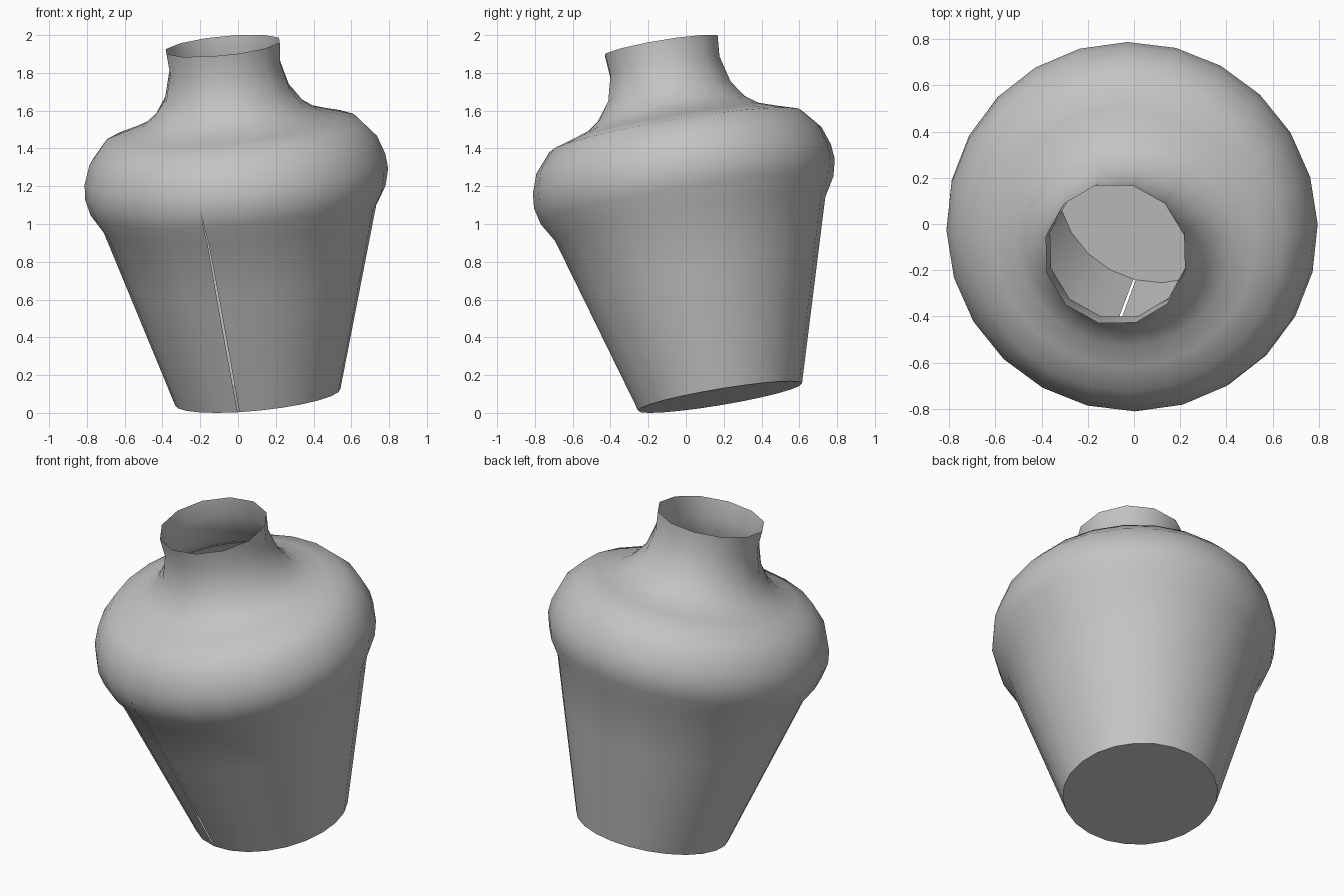
import bpy
import bmesh
from math import cos, sin, pi, radians
from mathutils import Matrix, Vector

cube = bpy.data.objects.get("Cube")
if cube:
    bpy.data.objects.remove(cube, do_unlink=True)

# Plain grey clay
clay = bpy.data.materials.new("grey clay")
clay.use_nodes = True
grey = (0.55, 0.55, 0.55, 1)
clay.diffuse_color = grey
clay.node_tree.nodes["Principled BSDF"].inputs["Base Color"].default_value = grey

SIDES = 24
SEAM = radians(-104)

# Radius, height along the axis, width of the open seam
profile = [
    (0.44, 0, 0.010), (0.535, 0.32, 0.012), (0.63, 0.64, 0.012),
    (0.725, 0.96, 0.006), (0.785, 1.06, 0.003), (0.807, 1.15, 0),
    (0.80, 1.23, 0), (0.765, 1.33, 0), (0.68, 1.43, 0), (0.57, 1.465, 0),
    (0.47, 1.50, 0), (0.40, 1.55, 0), (0.34, 1.64, 0),
    (0.303, 1.78, 0), (0.312, 1.894, 0),
]


def add_ring(bm, radius, height, gap):
    """Ring that starts and ends at the seam; the neck has half the sides."""
    start = SEAM + gap / radius / 2
    step = (2 * pi - gap / radius) / SIDES
    verts = []
    for i in range(SIDES + 1):
        on_neck = height > 1.6 and i % 2
        r = radius * cos(step) if on_neck else radius
        a = start + step * i
        verts.append(bm.verts.new((r * cos(a), r * sin(a), height)))
    return verts


# Vase wall, open at the mouth
bm = bmesh.new()
rings = [add_ring(bm, *row) for row in profile]
for low, high in zip(rings, rings[1:]):
    for i in range(SIDES):
        bm.faces.new((low[i], low[i + 1], high[i + 1], high[i]))

# Flat base
bm.faces.new(list(reversed(rings[0])))
bmesh.ops.remove_doubles(bm, verts=bm.verts, dist=0.0005)

# Lean the whole vase on its tilted axis
axis = Vector((-0.1, -0.167, 1))
lean = Vector((0, 0, 1)).rotation_difference(axis).to_matrix().to_4x4()
bm.transform(Matrix.Translation((0.105, 0.18, 0.084)) @ lean)

mesh = bpy.data.meshes.new("leaning_vase")
bm.to_mesh(mesh)
bm.free()
mesh.materials.append(clay)
vase = bpy.data.objects.new("leaning_vase", mesh)
bpy.context.collection.objects.link(vase)

for obj in bpy.context.selected_objects:
    obj.select_set(False)
vase.select_set(True)
bpy.context.view_layer.objects.active = vase
bpy.ops.object.shade_smooth_by_angle(angle=radians(48))
